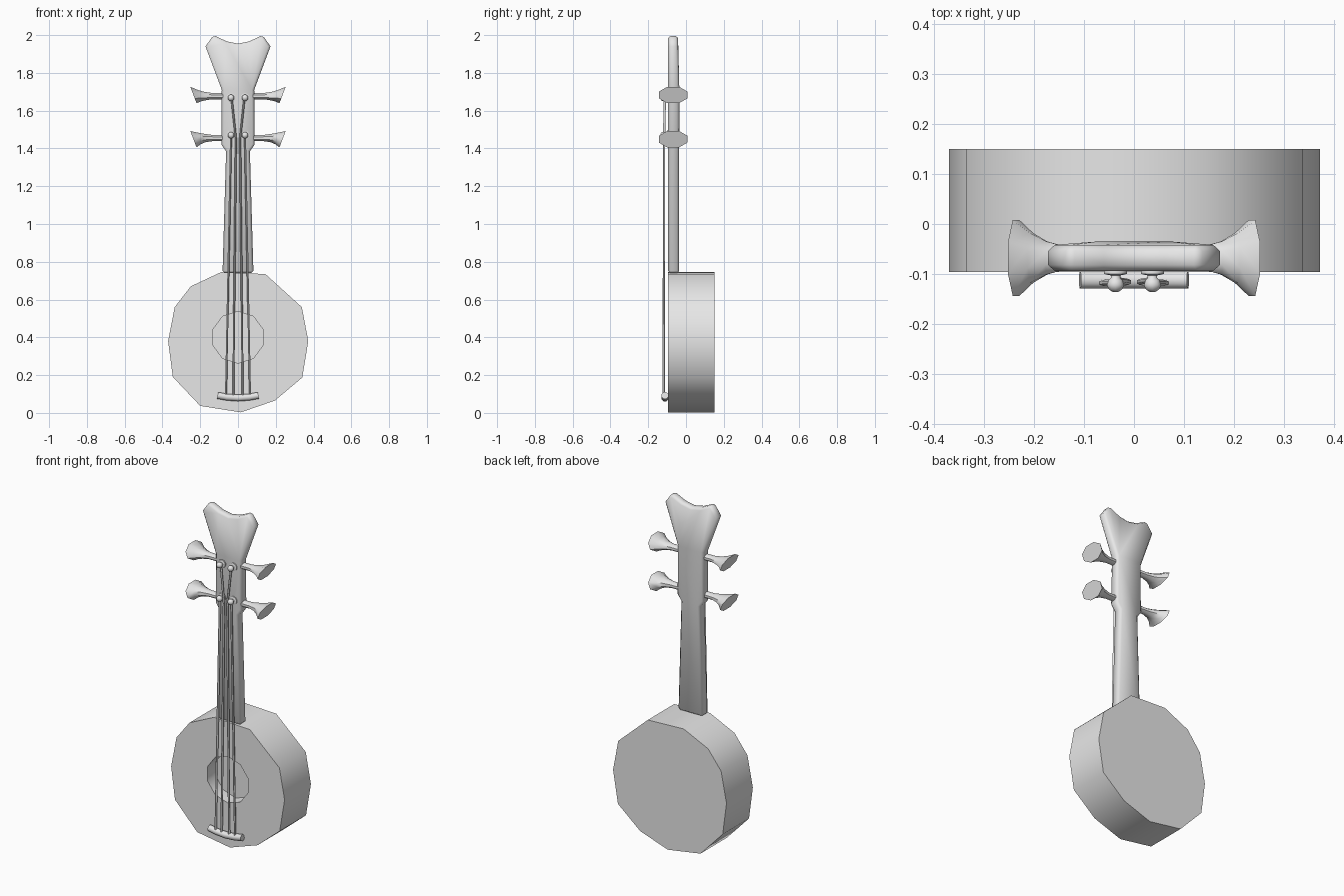
import bpy, bmesh, math
from mathutils import Vector

if "Cube" in bpy.data.objects:
    bpy.data.objects.remove(bpy.data.objects["Cube"], do_unlink=True)

GREY = bpy.data.materials.new("plain grey")
GREY.use_nodes = True
GREY.diffuse_color = (0.8, 0.8, 0.8, 1)
GREY.node_tree.nodes["Principled BSDF"].inputs["Base Color"].default_value = (0.8, 0.8, 0.8, 1)


def make(name, bm):
    bmesh.ops.recalc_face_normals(bm, faces=bm.faces[:])
    mesh = bpy.data.meshes.new(name)
    bm.to_mesh(mesh)
    bm.free()
    mesh.materials.append(GREY)
    ob = bpy.data.objects.new(name, mesh)
    bpy.context.collection.objects.link(ob)
    return ob


def select(ob):
    bpy.ops.object.select_all(action='DESELECT')
    ob.select_set(True)
    bpy.context.view_layer.objects.active = ob


def smooth(ob, angle):
    select(ob)
    bpy.ops.object.shade_smooth_by_angle(angle=math.radians(angle))


def apply_modifier(ob, mod):
    select(ob)
    bpy.ops.object.modifier_apply(modifier=mod.name)


def prism(name, outline, front, back):
    """Extrude an (x, z) outline from front to back along y."""
    bm = bmesh.new()
    face = bm.faces.new([bm.verts.new((x, front, z)) for x, z in outline])
    new = bmesh.ops.extrude_face_region(bm, geom=[face])["geom"]
    bmesh.ops.translate(bm, vec=(0, back - front, 0),
                        verts=[g for g in new if isinstance(g, bmesh.types.BMVert)])
    return make(name, bm)


def loft(name, rings, angle=50):
    """Skin a list of equally sized point rings and cap both ends."""
    bm = bmesh.new()
    loops = [[bm.verts.new(p) for p in ring] for ring in rings]
    n = len(loops[0])
    for a, b in zip(loops, loops[1:]):
        for i in range(n):
            j = (i + 1) % n
            bm.faces.new((a[i], a[j], b[j], b[i]))
    bm.faces.new(loops[0])
    bm.faces.new(loops[-1])
    ob = make(name, bm)
    smooth(ob, angle)
    return ob


def circle(n):
    return [(math.cos(2 * math.pi * (i + .5) / n), math.sin(2 * math.pi * (i + .5) / n))
            for i in range(n)]


def tube(name, path, radius, sides):
    """Round bar along a path lying mostly in the x-z plane."""
    pts = [Vector(p) for p in path]
    rings = []
    for i, p in enumerate(pts):
        along = (pts[min(i + 1, len(pts) - 1)] - pts[max(i - 1, 0)]).normalized()
        u = along.cross(Vector((0, 1, 0))).normalized()
        v = along.cross(u)
        rings.append([p + u * radius * c + v * radius * s for c, s in circle(sides)])
    return loft(name, rings, 60)


# Drum body with a shallow sound hole
body = prism("body", [(-.09, .745), (-.25, .67), (-.335, .56), (-.37, .38), (-.345, .19),
                      (-.2, .037), (.015, .003), (.195, .065), (.34, .187), (.372, .38),
                      (.338, .56), (.145, .735)], -.096, .15)
cutter = prism("sound_hole_cutter", [(.139 * c, .4 + .137 * s) for c, s in circle(10)], -.2, -.02)
cutter.hide_render = True
cut = body.modifiers.new("sound hole", 'BOOLEAN')
cut.operation = 'DIFFERENCE'
cut.solver = 'EXACT'
cut.object = cutter
apply_modifier(body, cut)
bpy.data.objects.remove(cutter, do_unlink=True)
smooth(body, 55)

# Neck and flared headstock
half = [(.082, .74), (.063, 1.385), (.088, 1.42), (.086, 1.71), (.172, 1.94),
        (.13, 2.0), (.06, 1.967)]
neck = prism("neck_and_headstock",
             half + [(0, 1.955)] + [(-x, z) for x, z in reversed(half)], -.094, -.036)
for v in neck.data.vertices:
    if v.co.z > 1.9 and v.co.y > -.05:
        v.co.y = -.042
bevel = neck.modifiers.new("soft edges", 'BEVEL')
bevel.width = .012
bevel.segments = 1
bevel.limit_method = 'ANGLE'
bevel.angle_limit = math.radians(60)
apply_modifier(neck, bevel)
smooth(neck, 50)

# Flared tuning pegs: x, y radius, z radius, tilt of the ring, drop of its centre
PEG = [(.075, .022, .018, 0, 0), (.135, .024, .018, 0, 0), (.175, .036, .024, .1, 0),
       (.205, .054, .033, .25, .002), (.236, .082, .047, .38, .006)]
for level, z0, drop in (("upper", 1.677, 1), ("lower", 1.455, -1)):
    for side, sx in (("left", 1), ("right", -1)):
        rings = [[(sx * (x + tilt * rz * s), -.068 + ry * c, z0 + drop * lift + rz * s)
                  for c, s in circle(8)] for x, ry, rz, tilt, lift in PEG]
        loft(f"{level}_{side}_tuning_peg", rings)

# String posts: washer, stem and round knob
POST = [(-.085, .024), (-.1, .024), (-.103, .01), (-.108, .01), (-.113, .015),
        (-.122, .018), (-.131, .014), (-.136, .006)]
for level, z in (("upper", 1.668), ("lower", 1.47)):
    for side, sx in (("left", 1), ("right", -1)):
        loft(f"{level}_{side}_string_post",
             [[(sx * .037 + r * c, y, z + r * s) for c, s in circle(10)] for y, r in POST])

# Strings
for side, sx in (("left", 1), ("right", -1)):
    tube(f"outer_{side}_string", [(sx * .064, -.118, .08), (sx * .037, -.116, 1.47)], .006, 6)
    tube(f"inner_{side}_string", [(sx * .025, -.118, .08), (sx * .011, -.116, 1.45),
                                  (sx * .034, -.112, 1.668)], .006, 6)

# Bowed bridge bar
bridge = [(x, -.112, .079 + .012 * (x / .1) ** 2) for x in (-.1, -.06, 0, .06, .1)]
bridge = [(-.108, -.112, .092)] + bridge + [(.108, -.112, .092)]
tube("bridge", bridge, .019, 8)
